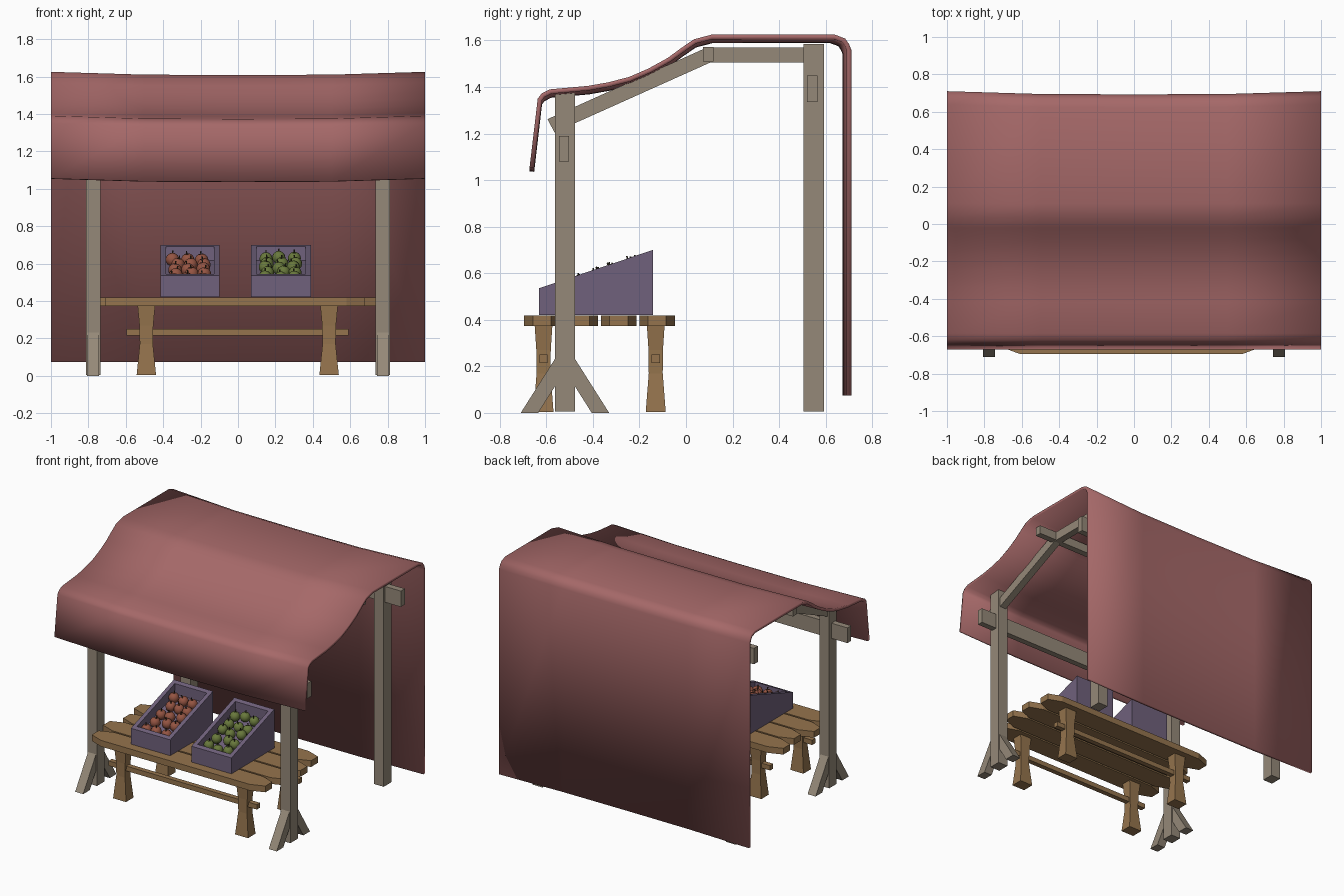
import bpy, bmesh, math, random
from mathutils import Matrix, Vector

if "Cube" in bpy.data.objects:
    bpy.data.objects.remove(bpy.data.objects["Cube"])

random.seed(4)


def material(name, rgb):
    m = bpy.data.materials.new(name)
    m.diffuse_color = (*rgb, 1)
    m.use_nodes = True
    m.node_tree.nodes["Principled BSDF"].inputs["Base Color"].default_value = m.diffuse_color
    return m


CLOTH = material("red_cloth", (0.38, 0.14, 0.14))
GREY_WOOD = material("weathered_wood", (0.30, 0.25, 0.19))
WOOD = material("table_wood", (0.30, 0.175, 0.075))
CRATE = material("purple_paint", (0.16, 0.12, 0.20))
RED = material("red_fruit", (0.30, 0.09, 0.055))
GREEN = material("green_fruit", (0.14, 0.19, 0.045))
STEM = material("stem", (0.05, 0.04, 0.02))


def finish(name, bm, *mats):
    bmesh.ops.recalc_face_normals(bm, faces=bm.faces)
    me = bpy.data.meshes.new(name)
    bm.to_mesh(me)
    bm.free()
    ob = bpy.data.objects.new(name, me)
    bpy.context.collection.objects.link(ob)
    for m in mats:
        me.materials.append(m)
    return ob


def loft(bm, rings):
    """Closed solid through rings of equal vertex count."""
    vs = [[bm.verts.new(p) for p in r] for r in rings]
    n = len(vs[0])
    for a, b in zip(vs, vs[1:]):
        for i in range(n):
            bm.faces.new((a[i], a[(i + 1) % n], b[(i + 1) % n], b[i]))
    bm.faces.new(vs[0][::-1])
    bm.faces.new(vs[-1])


def side_prism(name, prisms, mat):
    """Prisms given as (yz profile, x0, x1)."""
    bm = bmesh.new()
    for pts, x0, x1 in prisms:
        loft(bm, [[(x, y, z) for y, z in pts] for x in (x0, x1)])
    return finish(name, bm, mat)


def rect(y0, y1, z0, z1):
    return [(y0, z0), (y1, z0), (y1, z1), (y0, z1)]


# Cloth canopy: side profile swept across x, sagging in the middle
profile = [(-0.672, 1.055), (-0.637, 1.35), (-0.62, 1.372), (-0.585, 1.39), (-0.42, 1.405),
           (-0.335, 1.42), (-0.245, 1.443), (-0.16, 1.48), (-0.077, 1.526), (-0.02, 1.568),
           (0.034, 1.605), (0.11, 1.625), (0.64, 1.625), (0.684, 1.608), (0.70, 1.585),
           (0.71, 1.56), (0.71, 0.075)]
bm = bmesh.new()
cols = []
for x, sag in ((-1, 0), (-0.5, 0.015), (0, 0.017), (0.5, 0.015), (1, 0)):
    cols.append([bm.verts.new((x, y - (sag if y > 0.6 else 0), z - (sag if z > 0.5 else 0)))
                 for y, z in profile])
for a, b in zip(cols, cols[1:]):
    for i in range(len(profile) - 1):
        bm.faces.new((a[i], b[i], b[i + 1], a[i + 1]))
me = bpy.data.meshes.new("canopy_cloth")
bm.to_mesh(me)
bm.free()
canopy = bpy.data.objects.new("canopy_cloth", me)
bpy.context.collection.objects.link(canopy)
me.materials.append(CLOTH)
sol = canopy.modifiers.new("thickness", 'SOLIDIFY')
sol.thickness, sol.offset = 0.02, -1
bpy.context.view_layer.objects.active = canopy
canopy.select_set(True)
bpy.ops.object.shade_smooth_by_angle(angle=math.radians(40))
canopy.select_set(False)

# Posts, rafters and foot braces on both sides
for side, s in (("left", -1), ("right", 1)):
    post, thin = (s * 0.735, s * 0.813), (s * 0.748, s * 0.80)
    side_prism(side + "_front_post", [(rect(-0.563, -0.477, 0.005, 1.375), *post)], GREY_WOOD)
    side_prism(side + "_back_post", [(rect(0.505, 0.592, 0.005, 1.585), *post)], GREY_WOOD)
    side_prism(side + "_top_rail", [(rect(0.09, 0.52, 1.505, 1.57), *thin)], GREY_WOOD)
    side_prism(side + "_rafter", [([(-0.595, 1.262), (-0.565, 1.205), (0.115, 1.51),
                                    (0.09, 1.57)], *thin)], GREY_WOOD)
    braces = []
    for d in (-1, 1):
        braces.append(([(-0.52 + d * y, z) for y, z in
                        ((0.19, 0), (0.115, 0), (0.02, 0.15), (0.02, 0.26), (0.043, 0.232))],
                       s * 0.743, s * 0.807))
    side_prism(side + "_foot_braces", braces, GREY_WOOD)

# Crossbeams running past the posts
for name, r in (("front_beam", rect(-0.546, -0.503, 1.08, 1.19)),
                ("back_beam", rect(0.52, 0.566, 1.335, 1.45)),
                ("ridge_beam", rect(0.073, 0.119, 1.51, 1.572))):
    side_prism(name, [(r, -0.94, 0.94)], GREY_WOOD)

# Table planks with clipped corners
for i, (y0, x0, x1) in enumerate(((-0.695, -0.71, 0.68), (-0.53, -0.735, 0.735),
                                  (-0.365, -0.69, 0.73), (-0.20, -0.72, 0.70))):
    y1, c, d = y0 + 0.152, 0.10, 0.037
    outline = [(x0 + c, y0), (x1 - c, y0), (x1, y0 + d), (x1, y1 - d),
               (x1 - c, y1), (x0 + c, y1), (x0, y1 - d), (x0, y0 + d)]
    bm = bmesh.new()
    loft(bm, [[(x, y, z) for x, y in outline] for z in (0.374, 0.419)])
    finish(f"table_plank_{i + 1}", bm, WOOD)

# Flared table legs and stretchers
for row, yc in (("front", -0.612), ("back", -0.130)):
    for side, xc in (("left", -0.49), ("right", 0.487)):
        bm = bmesh.new()
        loft(bm, [[(xc + a * hx, yc + b * hy, z) for a, b in ((-1, -1), (1, -1), (1, 1), (-1, 1))]
                  for z, hx, hy in ((0.003, .052, .043), (0.17, .035, .030),
                                    (0.27, .037, .031), (0.375, .047, .038))])
        finish(f"{row}_{side}_table_leg", bm, WOOD)
    side_prism(row + "_stretcher", [(rect(yc - 0.018, yc + 0.018, 0.215, 0.25),
                                     -0.595, 0.592)], WOOD)


# Sloped crates
def rim(y):
    return 0.535 + (y + 0.632) * 0.337


def wedge(y0, y1, z0=0.42, drop=0.0):
    return [(y0, z0), (y1, z0), (y1, rim(y1) - drop), (y0, rim(y0) - drop)]


def crate(name, x0, x1):
    f, b, w = -0.632, -0.142, 0.029
    side_prism(name, [(wedge(f, b), x0, x0 + w), (wedge(f, b), x1 - w, x1),
                      (wedge(f, f + w), x0 + w, x1 - w), (wedge(b - w, b), x0 + w, x1 - w),
                      (wedge(f + w, b - w, 0.42, 0.075), x0 + w, x1 - w)], CRATE)


# Round fruit with a dimpled top and small stem
def fruit(name, mat, xs, ys, r, depth):
    bm = bmesh.new()
    for j, y in enumerate(ys):
        for x in xs:
            px = x + random.uniform(-0.008, 0.008) + (0.008 if j % 2 else -0.008)
            py = y + random.uniform(-0.012, 0.012)
            tilt = Matrix.Rotation(random.uniform(-0.25, 0.25), 4, 'X') @ \
                Matrix.Rotation(random.uniform(-0.25, 0.25), 4, 'Y')
            place = Matrix.Translation((px, py, rim(py) - depth)) @ tilt
            ball = bmesh.ops.create_uvsphere(bm, u_segments=12, v_segments=8, radius=r)["verts"]
            for v in ball:
                if v.co.z > r * 0.98:
                    v.co.z = r * 0.72
                v.co = place @ v.co
            stalk = bmesh.ops.create_cone(bm, cap_ends=True, segments=5, radius1=0.003,
                                          radius2=0.004, depth=0.022,
                                          matrix=place @ Matrix.Translation((0, 0, r + 0.001)))["verts"]
            for fc in {fc for v in stalk for fc in v.link_faces}:
                fc.material_index = 1
    for fc in bm.faces:
        fc.smooth = fc.material_index == 0
    finish(name, bm, mat, STEM)


crate("left_crate", -0.415, -0.10)
crate("right_crate", 0.07, 0.39)
fruit("red_fruit", RED, (-0.335, -0.26, -0.185), [-0.54 + 0.076 * i for i in range(5)], 0.036, 0.048)
fruit("green_fruit", GREEN, (0.155, 0.23, 0.305), [-0.545 + 0.076 * i for i in range(5)], 0.035, 0.038)
